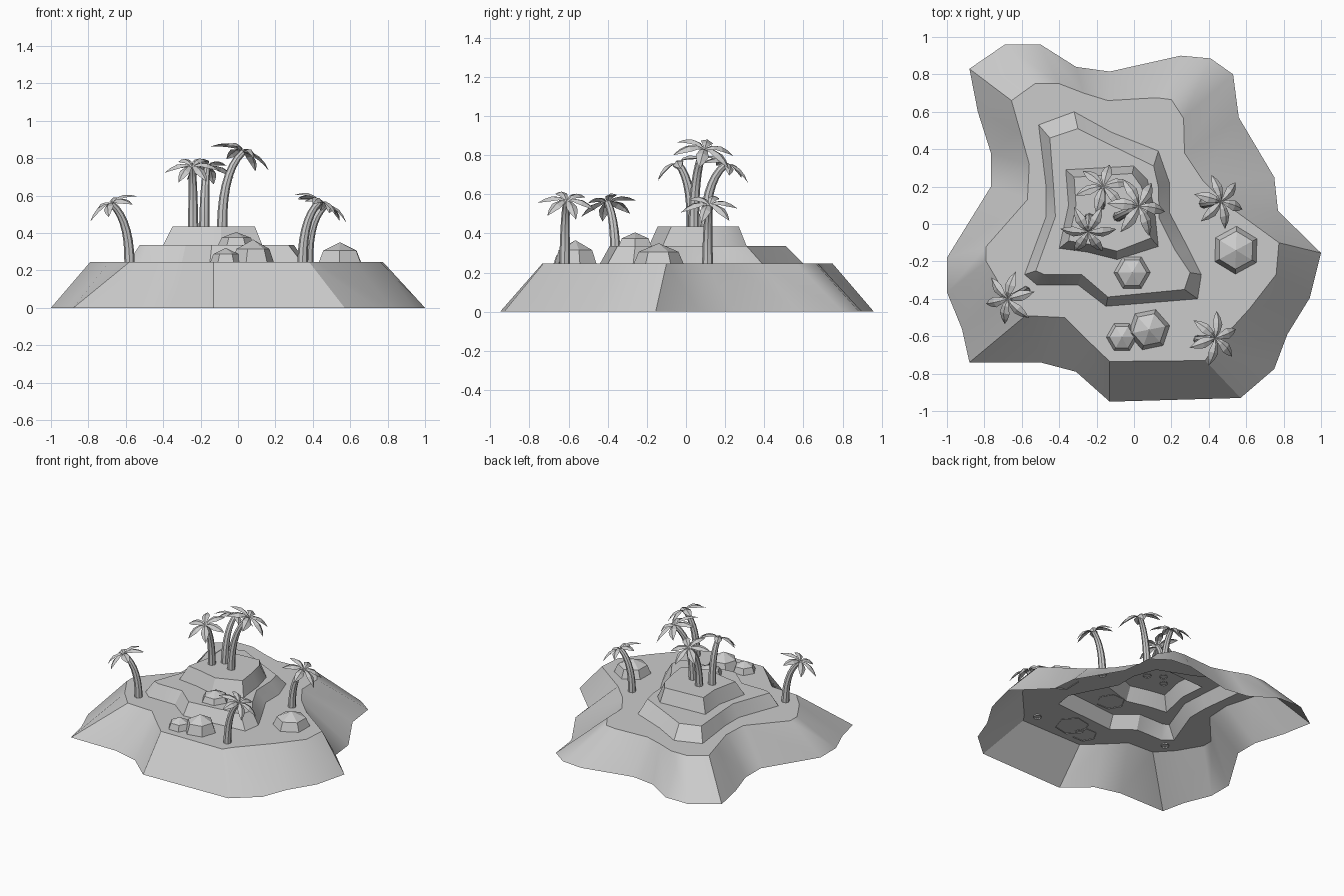
import bpy, bmesh, math
from mathutils import Vector, Matrix

if "Cube" in bpy.data.objects:
    bpy.data.objects.remove(bpy.data.objects["Cube"])


def finish(bm, name, angle=None):
    bmesh.ops.recalc_face_normals(bm, faces=bm.faces)
    me = bpy.data.meshes.new(name)
    bm.to_mesh(me)
    bm.free()
    ob = bpy.data.objects.new(name, me)
    bpy.context.collection.objects.link(ob)
    if angle:
        bpy.ops.object.select_all(action='DESELECT')
        ob.select_set(True)
        bpy.context.view_layer.objects.active = ob
        bpy.ops.object.shade_smooth_by_angle(angle=math.radians(angle))
    return ob


def ring(bm, pts, z):
    return [bm.verts.new((x, y, z)) for x, y in pts]


def bridge(bm, a, b):
    n = len(a)
    for i in range(n):
        j = (i + 1) % n
        bm.faces.new((a[i], a[j], b[j], b[i]))


def loop_edges(bm, r):
    out = []
    for i, v in enumerate(r):
        w = r[(i + 1) % len(r)]
        out.append(bm.edges.get((v, w)) or bm.edges.new((v, w)))
    return out


# Island outlines: shore, beach edge, and foot/top of both terraces
shore = [(-.88, .83), (-.69, .96), (-.50, .96), (-.31, .84), (-.13, .815), (.25, .90), (.41, .885),
         (.53, .80), (.56, .57), (.75, .25), (.77, .07), (1, -.155), (.94, -.395), (.82, -.59),
         (.75, -.775), (.57, -.93), (-.13, -.95), (-.31, -.79), (-.50, -.74), (-.88, -.74),
         (-.92, -.56), (-1, -.365), (-1, -.18), (-.765, .2), (-.765, .38), (-.835, .6)]
plateau = [(-.655, .66), (-.53, .75), (-.40, .75), (-.27, .70), (-.14, .66), (.12, .675), (.20, .665),
           (.265, .565), (.27, .38), (.37, .23), (.5, .10), (.775, -.10), (.76, -.27), (.62, -.45),
           (.42, -.67), (.38, -.73), (-.13, -.735), (-.25, -.62), (-.37, -.50), (-.58, -.49),
           (-.69, -.37), (-.79, -.20), (-.79, -.12), (-.57, .13), (-.56, .32), (-.61, .50)]
foot_1 = [(-.51, .53), (-.32, .60), (-.12, .49), (.13, .39), (.19, .22), (.19, .06), (.29, -.13),
          (.36, -.27), (.34, -.40), (-.15, -.44), (-.30, -.325), (-.52, -.325), (-.585, -.27),
          (-.47, .04), (-.47, .20)]
top_1 = [(-.45, .46), (-.30, .51), (-.12, .42), (.105, .31), (.13, .20), (.135, .03), (.22, -.14),
         (.30, -.26), (.27, -.35), (-.14, -.39), (-.28, -.27), (-.48, -.27), (-.525, -.25),
         (-.42, .04), (-.43, .20)]
foot_2 = [(-.365, .29), (-.18, .30), (0, .31), (.07, .24), (.11, .08), (.13, -.12), (-.09, -.19),
          (-.25, -.15), (-.40, -.13), (-.35, .10)]
top_2 = [(-.32, .25), (-.17, .26), (-.01, .27), (.04, .20), (.07, .07), (.09, -.075), (-.09, -.145),
         (-.23, -.11), (-.35, -.09), (-.31, .10)]

# Island: one open-bottomed terraced shell
bm = bmesh.new()
rings = [ring(bm, p, z) for p, z in ((shore, 0), (plateau, .245), (foot_1, .245),
                                     (top_1, .335), (foot_2, .335), (top_2, .435))]
for i in (0, 2, 4):
    bridge(bm, rings[i], rings[i + 1])
for i in (1, 3):
    es = loop_edges(bm, rings[i]) + loop_edges(bm, rings[i + 1])
    bmesh.ops.triangle_fill(bm, use_beauty=True, edges=es, normal=(0, 0, 1))
bm.faces.new(rings[5])
finish(bm, "island", 30)


# Rocks: faceted six-sided domes
def rock(name, x, y, z, r, h, phase):
    bm = bmesh.new()
    rows = []
    for s, t in ((1, 0), (.78, .6)):
        pts = [(x + r * s * math.cos(phase + k * math.pi / 3),
                y + r * s * math.sin(phase + k * math.pi / 3)) for k in range(6)]
        rows.append(ring(bm, pts, z + h * t))
    bridge(bm, *rows)
    tip = bm.verts.new((x, y, z + h))
    for k in range(6):
        bm.faces.new((rows[1][k], rows[1][(k + 1) % 6], tip))
    finish(bm, name)


rock("rock_east", .545, -.14, .24, .13, .11, .5)
rock("rock_terrace", -.01, -.26, .33, .10, .075, 0)
rock("rock_south_large", .08, -.565, .24, .115, .125, .2)
rock("rock_south_small", -.065, -.605, .24, .085, .08, 0)


# Palms: tapered curved trunk plus a tilted head of six folded leaves
def palm(name, base, top, size, tilt, phase):
    base, top = Vector(base), Vector(top)
    ctrl = Vector((base.x, base.y, base.z + (top.z - base.z) * .75))
    bm = bmesh.new()
    rows = []
    steps, sides = 7, 8
    for i in range(steps + 1):
        t = i / steps
        p = base * (1 - t) ** 2 + ctrl * 2 * t * (1 - t) + top * t * t
        d = (ctrl - base) * (1 - t) + (top - ctrl) * t
        q = Vector((0, 0, 1)).rotation_difference(d)
        r = .028 - .010 * t
        rows.append([bm.verts.new(p + q @ Vector((r * math.cos(a), r * math.sin(a), 0)))
                     for a in (2 * math.pi * k / sides for k in range(sides))])
    for a, b in zip(rows, rows[1:]):
        bridge(bm, a, b)
    bm.faces.new(rows[-1])
    finish(bm, name + "_trunk", 40)

    lean = top - base
    axis = Vector((-lean.y, lean.x, 0)).normalized()
    rot = Matrix.Translation(top) @ Matrix.Rotation(math.radians(tilt), 4, axis)
    bm = bmesh.new()
    # leaf stations: distance out, height, half width
    prof = ((.0, .01, .008), (.27, .12, .13), (.55, .10, .20), (.80, -.03, .13))
    for k in range(6):
        m = rot @ Matrix.Rotation(math.radians(phase + 60 * k), 4, 'Z')
        rows = [[bm.verts.new(m @ (Vector((d, s * w, h - abs(s) * w * .45)) * size))
                 for s in (-1, 0, 1)] for d, h, w in prof]
        for a, b in zip(rows, rows[1:]):
            for j in (0, 1):
                bm.faces.new((a[j], a[j + 1], b[j + 1], b[j]))
        tip = bm.verts.new(m @ (Vector((1.03, 0, -.22)) * size))
        for j in (0, 1):
            bm.faces.new((rows[-1][j], rows[-1][j + 1], tip))
    finish(bm, name + "_leaves")


palm("palm_west", (-.58, -.36, .235), (-.675, -.40, .555), .145, 27, 15)
palm("palm_south", (.345, -.62, .235), (.435, -.61, .565), .145, 27, 20)
palm("palm_east", (.375, .11, .235), (.465, .12, .545), .145, 27, -15)
palm("palm_top_north", (-.18, .10, .43), (-.165, .20, .75), .145, 25, 15)
palm("palm_top_tall", (-.085, .04, .43), (.025, .095, .83), .165, 27, -5)
palm("palm_top_west", (-.24, .03, .43), (-.245, -.04, .755), .145, 25, 0)
